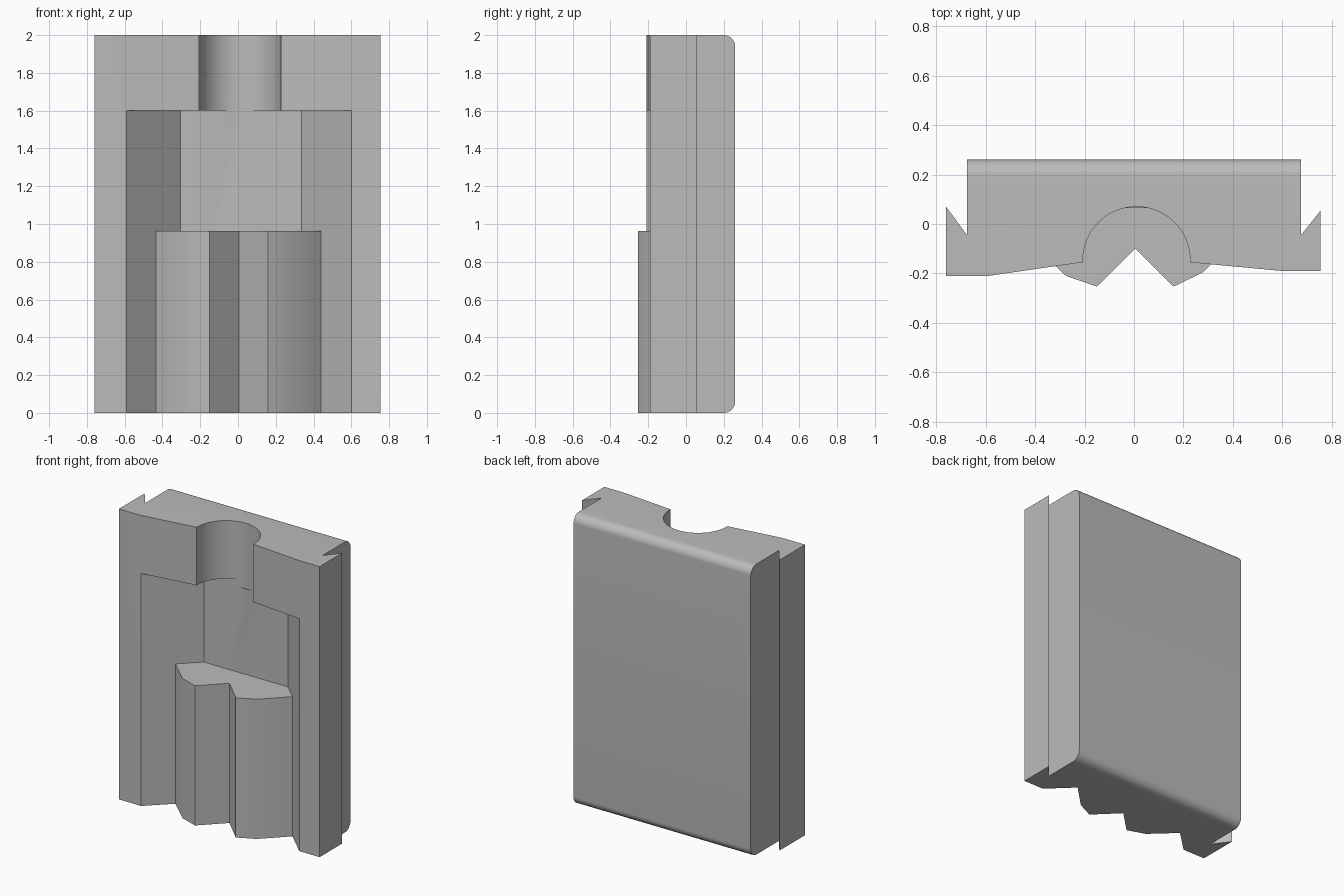
import bpy, bmesh, math

if "Cube" in bpy.data.objects:
    bpy.data.objects.remove(bpy.data.objects["Cube"])

grey = bpy.data.materials.new("plain grey")
grey.use_nodes = True
colour = (0.5, 0.5, 0.5, 1)
grey.diffuse_color = colour
grey.node_tree.nodes["Principled BSDF"].inputs["Base Color"].default_value = colour


def prism(name, outline, low, high, round_y=None):
    """Extrude a plan outline upwards, optionally rounding the edges lying at round_y."""
    bm = bmesh.new()
    face = bm.faces.new([bm.verts.new((x, y, low)) for x, y in outline])
    top = bmesh.ops.extrude_face_region(bm, geom=[face])["geom"]
    for v in top:
        if isinstance(v, bmesh.types.BMVert):
            v.co.z = high
    bmesh.ops.recalc_face_normals(bm, faces=bm.faces)
    if round_y is not None:
        edges = [e for e in bm.edges
                 if all(abs(v.co.y - round_y) < 1e-4 for v in e.verts)
                 and abs(e.verts[0].co.z - e.verts[1].co.z) < 1e-4]
        bmesh.ops.bevel(bm, geom=edges, offset=0.06, segments=10,
                        profile=0.5, affect='EDGES')
    mesh = bpy.data.meshes.new(name)
    bm.to_mesh(mesh)
    bm.free()
    mesh.materials.append(grey)
    obj = bpy.data.objects.new(name, mesh)
    bpy.context.collection.objects.link(obj)
    return obj


def cut(target, cutter):
    """Subtract the cutter for good and remove it."""
    mod = target.modifiers.new("cut", 'BOOLEAN')
    mod.operation, mod.solver, mod.object = 'DIFFERENCE', 'EXACT', cutter
    graph = bpy.context.evaluated_depsgraph_get()
    mesh = bpy.data.meshes.new_from_object(target.evaluated_get(graph))
    target.modifiers.clear()
    target.data = mesh
    bpy.data.objects.remove(cutter)


# Slab with hooked side fins and rounded back edges
body = prism("body", [(-.76, .07), (-.76, -.21), (-.59, -.21), (-.21, -.155),
                      (.225, -.155), (.6, -.19), (.755, -.19), (.755, .055),
                      (.675, -.045), (.675, .26), (-.675, .26), (-.675, -.045)],
             0, 2, round_y=.26)

# Tapered pocket, open at the front and bottom
wall_left, wall_right = (-.305, .065), (.335, .065)
cut(body, prism("pocket_cutter", [(-.59, -.21), (-.59, -.4), (.6, -.4), (.6, -.19),
                                  wall_right, wall_left], -.1, 1.6))

# Round channel through the top lip
sides = 64
circle = [(.01 + .217 * math.cos(math.tau * i / sides),
           -.147 + .217 * math.sin(math.tau * i / sides)) for i in range(sides)]
cut(body, prism("channel_cutter", circle, 1.55, 2.1))

# Notched rib filling the lower part of the pocket
rib = prism("notched_rib", [wall_left, (-.435, -.06), (-.275, -.21), (-.15, -.253),
                            (.005, -.1), (.16, -.253), (.28, -.195), (.44, -.036),
                            wall_right], 0, .962)

for obj in (body, rib):
    bpy.ops.object.select_all(action='DESELECT')
    obj.select_set(True)
    bpy.context.view_layer.objects.active = obj
    bpy.ops.object.shade_smooth_by_angle(angle=math.radians(30))
